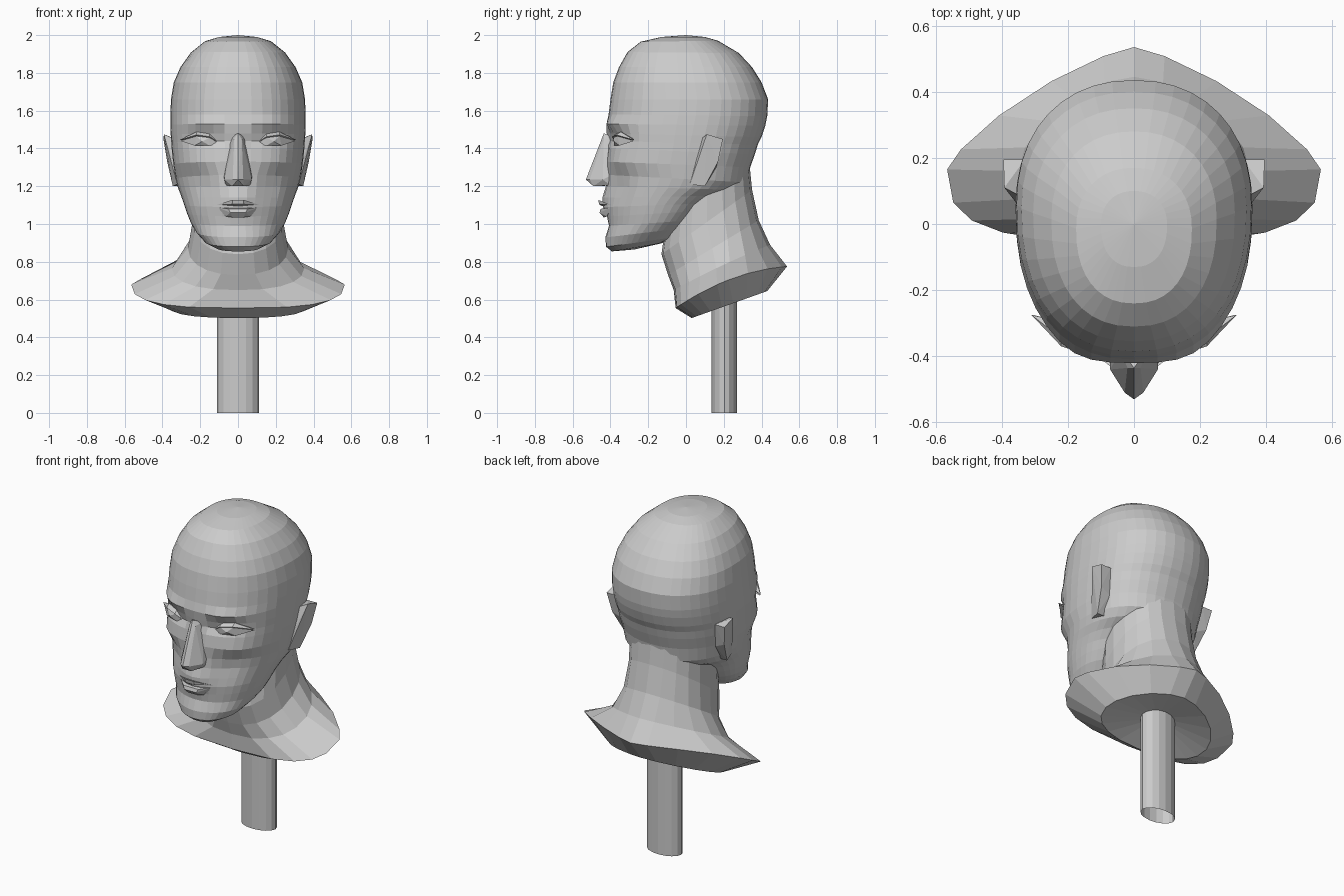
import bpy, bmesh
from math import sin, cos, pi, exp, copysign


def finish(name, bm):
    bmesh.ops.recalc_face_normals(bm, faces=bm.faces[:])
    me = bpy.data.meshes.new(name)
    bm.to_mesh(me)
    bm.free()
    ob = bpy.data.objects.new(name, me)
    bpy.context.collection.objects.link(ob)
    return ob


def ring(bm, n, front, back, w, mid, nf, nb, bow=0.0):
    """Tilted egg-shaped ring between a front and a back (y, z) point."""
    verts = []
    for i in range(n):
        a = 2 * pi * i / n
        s, c = sin(a), cos(a)
        e = 2 / (nf if c > 0 else nb)
        x = copysign(w * abs(s) ** e, s) if abs(s) > 1e-6 else 0.0
        reach = abs(c) ** e if abs(c) > 1e-6 else 0.0
        y = mid + (front[0] - mid if c > 0 else back[0] - mid) * reach
        t = (y - front[0]) / (back[0] - front[0])
        z = front[1] + (back[1] - front[1]) * t + bow * 4 * t * (1 - t)
        verts.append(bm.verts.new((x, y, z)))
    return verts


def bridge(bm, rings):
    for a, b in zip(rings, rings[1:]):
        for i in range(len(a)):
            j = (i + 1) % len(a)
            bm.faces.new((a[i], a[j], b[j], b[i]))


def cap(bm, r, co):
    v = bm.verts.new(co)
    for i in range(len(r)):
        bm.faces.new((r[i], r[(i + 1) % len(r)], v))


def hull(name, pts, sides=(1,)):
    """Faceted solid around a few points; sides lists the x signs to use."""
    bm = bmesh.new()
    for p in pts:
        for s in sides:
            if s == sides[0] or p[0] != 0:
                bm.verts.new((p[0] * s, p[1], p[2]))
    res = bmesh.ops.convex_hull(bm, input=bm.verts[:])
    loose = [v for v in bm.verts if not v.link_faces]
    bmesh.ops.delete(bm, geom=loose, context='VERTS')
    return finish(name, bm)


# Head: stacked rings (front y, front z, back y, back z, half width)
head_rings = [
    (-.13, 1.99, .10, 1.99, .10), (-.24, 1.965, .17, 1.97, .175),
    (-.31, 1.91, .28, 1.905, .25), (-.355, 1.83, .35, 1.83, .305),
    (-.385, 1.75, .40, 1.75, .34), (-.40, 1.66, .435, 1.66, .355),
    (-.41, 1.58, .43, 1.57, .358), (-.42, 1.53, .42, 1.52, .358),
    (-.42, 1.48, .40, 1.46, .356), (-.415, 1.44, .38, 1.42, .353),
    (-.415, 1.40, .365, 1.37, .35), (-.42, 1.33, .34, 1.30, .342),
    (-.42, 1.26, .325, 1.22, .33), (-.42, 1.20, .28, 1.18, .317),
    (-.42, 1.14, .20, 1.15, .30), (-.42, 1.09, .14, 1.11, .285),
    (-.415, 1.04, .10, 1.07, .27), (-.41, .99, .05, 1.02, .25),
    (-.415, .93, .0, .98, .22), (-.415, .88, -.06, .93, .175),
    (-.39, .855, -.12, .90, .12)]
# Face relief: centre x, centre z, spread x, spread z, push along y
relief = [
    (.18, 1.455, .09, .035, .03), (.09, 1.45, .035, .04, .025),
    (.19, 1.53, .10, .022, -.015), (.24, 1.33, .07, .05, -.012),
    (.17, 1.20, .06, .07, .02), (0, 1.12, .09, .06, -.025),
    (0, 1.01, .07, .02, .008), (0, .91, .08, .04, -.015)]
bm = bmesh.new()
rings = []
for fy, fz, by, bz, w in head_rings:
    nf = 2.3 if fz > 1.3 or fz < .95 else 2.0
    rings.append(ring(bm, 40, (fy, fz), (by, bz), w, fy + .55 * (by - fy), nf, 2.2))
bridge(bm, rings)
cap(bm, rings[0], (0, 0, 2.0))
cap(bm, rings[-1], (0, -.27, .865))
for v in bm.verts:
    if v.co.y < -.12:
        x, z = abs(v.co.x), v.co.z
        v.co.y += sum(d * exp(-((x - cx) / sx) ** 2 - ((z - cz) / sz) ** 2)
                      for cx, cz, sx, sz, d in relief)
finish("head", bm)

# Neck flaring into the collar, with a bevelled hollow underside
bm = bmesh.new()
neck = [
    ring(bm, 20, (-.10, 1.05), (.33, 1.38), .24, .11, 2.2, 2.3),
    ring(bm, 20, (-.13, .84), (.35, 1.18), .24, .11, 2.2, 2.3),
    ring(bm, 20, (-.095, .73), (.385, 1.02), .265, .14, 2.2, 2.1),
    ring(bm, 20, (-.065, .65), (.445, .89), .35, .16, 2.4, 1.7, .01),
    ring(bm, 20, (-.055, .555), (.535, .775), .565, .165, 3.0, 1.3, .045),
    ring(bm, 20, (.03, .502), (.43, .645), .36, .19, 2.4, 1.7)]
bridge(bm, neck)
cap(bm, neck[-1], (0, .2, .62))
finish("neck_and_collar", bm)

# Oval stand tube, open at the bottom
bm = bmesh.new()
tube = [ring(bm, 16, (.135, z), (.27, z), .11, .2025, 2, 2) for z in (0, .63)]
bridge(bm, tube)
finish("stand_pole", bm)

# Nose and lips, mirrored about the middle
both = (1, -1)
hull("nose", [
    (0, -.435, 1.48), (.02, -.435, 1.45), (.04, -.38, 1.46), (0, -.53, 1.235),
    (.028, -.51, 1.235), (.03, -.49, 1.20), (0, -.455, 1.2), (.072, -.44, 1.235),
    (.065, -.40, 1.205), (.075, -.39, 1.26)], both)
hull("upper_lip", [
    (0, -.463, 1.12), (.03, -.465, 1.128), (.115, -.395, 1.10), (.03, -.46, 1.105),
    (0, -.445, 1.095), (0, -.40, 1.10)], both)
hull("lower_lip", [
    (.05, -.452, 1.08), (.11, -.395, 1.088), (.04, -.458, 1.06), (.065, -.42, 1.04),
    (.03, -.435, 1.035), (0, -.40, 1.06)], both)

# Ears and eyes on each side
ear = [
    (.392, .11, 1.475), (.395, .195, 1.45), (.375, .17, 1.33), (.345, .10, 1.20),
    (.322, .02, 1.21), (.33, .195, 1.45), (.31, .16, 1.30), (.30, .10, 1.20),
    (.335, .08, 1.45), (.33, .04, 1.30)]
eye = [
    (.10, -.375, 1.425), (.15, -.385, 1.458), (.22, -.362, 1.465), (.305, -.275, 1.44),
    (.23, -.352, 1.415), (.15, -.38, 1.415), (.19, -.382, 1.437), (.2, -.30, 1.44)]
lid = [
    (.10, -.375, 1.43), (.15, -.392, 1.462), (.22, -.37, 1.472), (.31, -.275, 1.445),
    (.15, -.37, 1.478), (.22, -.345, 1.488), (.2, -.30, 1.47)]
for s, side in ((1, "left"), (-1, "right")):
    hull(side + "_ear", ear, (s,))
    hull(side + "_eye", eye, (s,))
    hull(side + "_upper_eyelid", lid, (s,))
